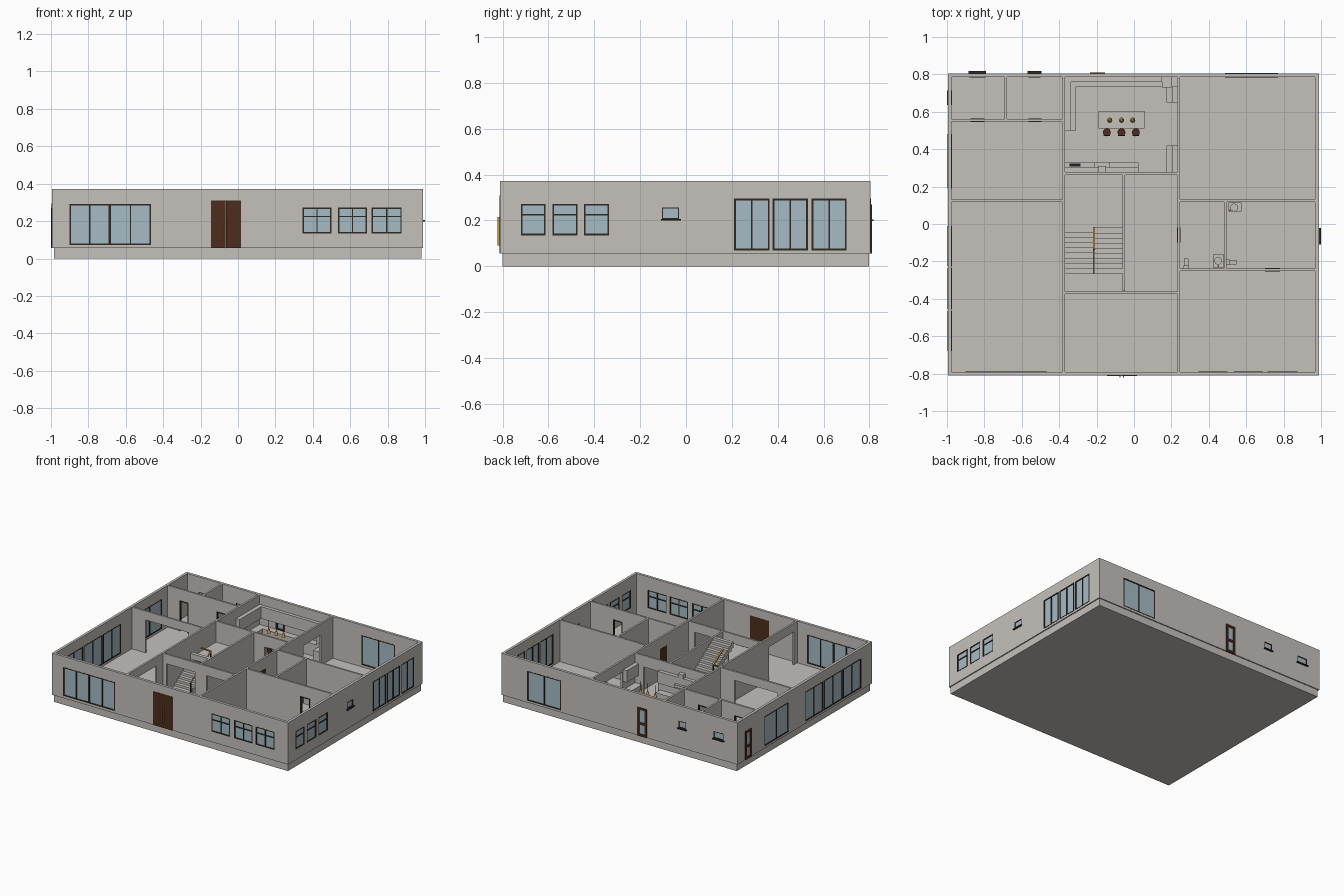
import bpy, bmesh, math
from mathutils import Vector

if "Cube" in bpy.data.objects:
    bpy.data.objects.remove(bpy.data.objects["Cube"])

def mat(name, r, g, b):
    m = bpy.data.materials.new(name)
    m.diffuse_color = (r, g, b, 1)
    m.use_nodes = True
    m.node_tree.nodes["Principled BSDF"].inputs["Base Color"].default_value = m.diffuse_color
    return m

PLASTER = mat("warm_plaster", .56, .53, .50)
FRAME = mat("dark_frame", .03, .022, .015)
WOOD = mat("dark_wood", .075, .027, .012)
GLASS = mat("blue_glass", .38, .50, .565)
BRASS = mat("brass", .56, .33, .07)
BLACK = mat("black", .015, .015, .015)

F, T = .055, .372            # floor level and wall top

def finish(name, bm, m):
    bmesh.ops.recalc_face_normals(bm, faces=bm.faces)
    me = bpy.data.meshes.new(name)
    bm.to_mesh(me)
    bm.free()
    me.materials.append(m)
    ob = bpy.data.objects.new(name, me)
    bpy.context.collection.objects.link(ob)
    return ob

def boxes(name, m, *specs):
    """One object from boxes given as (x0, x1, y0, y1, z0, z1)."""
    bm = bmesh.new()
    for x0, x1, y0, y1, z0, z1 in specs:
        vs = bmesh.ops.create_cube(bm, size=1)["verts"]
        bmesh.ops.scale(bm, verts=vs, vec=(abs(x1 - x0), abs(y1 - y0), abs(z1 - z0)))
        bmesh.ops.translate(bm, verts=vs, vec=((x0 + x1) / 2, (y0 + y1) / 2, (z0 + z1) / 2))
    return finish(name, bm, m)

def cone(name, m, x, y, z0, z1, r0, r1, n=20):
    bm = bmesh.new()
    vs = bmesh.ops.create_cone(bm, cap_ends=True, segments=n, radius1=r0, radius2=r1, depth=z1 - z0)["verts"]
    bmesh.ops.translate(bm, verts=vs, vec=(x, y, (z0 + z1) / 2))
    ob = finish(name, bm, m)
    for p in ob.data.polygons:
        p.use_smooth = len(p.vertices) == 4
    return ob

def oriented(axis, u0, u1, d0, d1, z0, z1):
    return (u0, u1, d0, d1, z0, z1) if axis == "x" else (d0, d1, u0, u1, z0, z1)

def wall(name, axis, u0, u1, d0, d1, holes=()):
    """Wall running along an axis, with rectangular holes (u0, u1, z0, z1)."""
    us = sorted({u0, u1, *[h[0] for h in holes], *[h[1] for h in holes]})
    zs = sorted({F, T, *[h[2] for h in holes], *[h[3] for h in holes]})
    bm = bmesh.new()
    pt = lambda u, z: (u, d0, z) if axis == "x" else (d0, u, z)
    vs = {(u, z): bm.verts.new(pt(u, z)) for u in us for z in zs}
    for a, b in zip(us, us[1:]):
        for c, d in zip(zs, zs[1:]):
            if not any(h[0] < (a + b) / 2 < h[1] and h[2] < (c + d) / 2 < h[3] for h in holes):
                bm.faces.new([vs[a, c], vs[b, c], vs[b, d], vs[a, d]])
    bmesh.ops.delete(bm, geom=[v for v in bm.verts if not v.link_faces], context="VERTS")
    ext = bmesh.ops.extrude_face_region(bm, geom=bm.faces[:], use_keep_orig=True)["geom"]
    off = (0, d1 - d0, 0) if axis == "x" else (d1 - d0, 0, 0)
    bmesh.ops.translate(bm, verts=[g for g in ext if isinstance(g, bmesh.types.BMVert)], vec=off)
    bmesh.ops.dissolve_limit(bm, angle_limit=.01, verts=bm.verts[:], edges=bm.edges[:])
    return finish(name, bm, PLASTER)

def frame(name, axis, hole, d0, d1, m=FRAME, uprights=(), rails=(), w=.007, bottom=True):
    u0, u1, z0, z1 = hole
    parts = [(u0, u0 + w, z0, z1), (u1 - w, u1, z0, z1), (u0, u1, z1 - w, z1)]
    if bottom:
        parts.append((u0, u1, z0, z0 + w))
    parts += [(u - w / 2, u + w / 2, z0, z1) for u in uprights]
    parts += [(u0, u1, z - w / 2, z + w / 2) for z in rails]
    boxes(name, m, *[oriented(axis, a, b, d0, d1, c, d) for a, b, c, d in parts])

def window(name, axis, hole, d0, d1, split=True, rails=(), m=FRAME, w=.007):
    u0, u1, z0, z1 = hole
    frame(name + "_frame", axis, hole, d0, d1, m, [(u0 + u1) / 2] if split else [], rails, w)
    c = (d0 + d1) / 2
    boxes(name + "_glass", GLASS, oriented(axis, u0, u1, c - .006, c + .006, z0, z1))

# openings: (u0, u1, z0, z1)
LZ, SZ, TZ = (.07, .295), (.135, .272), (.205, .257)
front_big = [(-.90, -.685, .073, .291), (-.685, -.465, .073, .291)]
front_small = [(.345, .50, *SZ), (.535, .69, *SZ), (.715, .875, *SZ)]
front_door = (-.145, .015, F, .309)
right_small = [(-.72, -.612, *SZ), (-.583, -.473, *SZ), (-.445, -.335, *SZ)]
right_big = [(.21, .365, *LZ), (.378, .531, *LZ), (.548, .70, *LZ)]
right_tiny = (-.105, -.03, *TZ)
back_big = (.487, .77, *LZ)
back_tiny = [(-.565, -.50, *TZ), (-.88, -.795, *TZ)]
back_door, left_door = (-.235, -.155, F, .27), (.635, .715, F, .27)
left_big = [(-.68, -.465, *LZ), (-.455, -.235, *LZ), (-.225, -.01, *LZ), (.19, .48, *LZ)]

# slab and outer walls
W, E, S, N, t = -.995, .988, -.81, .805, .02
boxes("floor_slab", PLASTER, (-.985, .98, -.80, .797, 0, F))
wall("front_wall", "x", W, E, S, S + t, front_big + front_small + [front_door])
wall("back_wall", "x", W, E, N - t, N, [back_big, back_door] + back_tiny)
wall("left_wall", "y", S + t, N - t, W, W + t, left_big + [left_door])
wall("right_wall", "y", S + t, N - t, E - t, E, right_small + right_big + [right_tiny])

# inner walls
D = .285
bath_doors = [(-.875, -.80, F, D), (-.565, -.495, F, D)]
shower_door, wc_door = (.70, .78, F, D), (-.10, -.02, F, D)
h = .007
wall("hall_left_wall", "y", S + t, N - t, -.375 - h, -.375 + h, [(-.75, -.45, F, .305)])
wall("hall_right_wall", "y", S + t, N - t, .24 - h, .24 + h, [(.43, .64, F, D), wc_door])
wall("stair_side_wall", "y", -.365 + h, .27 - h, -.055 - h, -.055 + h)
wall("kitchen_wall", "x", -.375 + h, .24 - h, .27 - h, .27 + h, [(.04, .165, F, D)])
wall("entry_wall", "x", -.375 + h, .24 - h, -.368 - h, -.368 + h, [(-.34, -.10, F, .3), (.0, .18, F, .3)])
wall("left_room_wall", "x", W + t, -.375 - h, .125 - h, .125 + h, [(-.86, -.50, F, .305)])
wall("left_bath_wall", "x", W + t, -.375 - h, .555 - h, .555 + h, bath_doors)
wall("left_bath_divider", "y", .555 + h, N - t, -.685 - h, -.685 + h)
wall("right_room_wall", "x", .24 + h, E - t, .125 - h, .125 + h)
wall("right_bath_wall", "x", .24 + h, E - t, -.245 - h, -.245 + h, [shower_door])
wall("right_bath_divider", "y", -.245 + h, .125 - h, .487 - h, .487 + h)

# outer windows
for i, o in enumerate(front_big):
    window(f"front_big_window_{i}", "x", o, S - .001, S + t + .001)
for i, o in enumerate(front_small):
    window(f"front_small_window_{i}", "x", o, S - .001, S + t + .001, True, [.225])
for i, o in enumerate(right_small):
    window(f"right_small_window_{i}", "y", o, E - t - .001, E + .001, False, [.225])
for i, o in enumerate(right_big):
    window(f"right_big_window_{i}", "y", o, E - t - .001, E + .001)
for i, o in enumerate(left_big):
    window(f"left_big_window_{i}", "y", o, W - .001, W + t + .001)
window("back_big_window", "x", back_big, N - t - .001, N + .001)
for i, o in enumerate(back_tiny):
    window(f"back_tiny_window_{i}", "x", o, N - t - .001, N + .001, False, w=.005)
    boxes(f"back_sill_{i}", FRAME, (o[0] - .005, o[1] + .005, N, N + .012, .198, .205))
window("right_tiny_window", "y", right_tiny, E - t - .001, E + .001, False, w=.005)
boxes("right_sill", FRAME, (E, E + .012, -.11, -.022, .199, .206))

# front double door with long brass handles
cx = -.065
boxes("front_door_leaves", WOOD, (-.145, cx - .001, S - .003, S + t, F, .309), (cx + .001, .015, S - .003, S + t, F, .309))
boxes("front_door_handles", BRASS, *[(cx + s - .003, cx + s + .003, S - .012, S - .003, .09, .214) for s in (-.009, .009)])
# glazed back and side doors, inner doors
window("back_door", "x", back_door, N - t - .001, N + .006, False, [.15], WOOD, .016)
window("side_door", "y", left_door, W - .005, W + t + .001, False, [.15], WOOD, .016)
boxes("washroom_door", WOOD, (.24 - h - .002, .24 + h + .002, wc_door[0], wc_door[1], F, D))
for i, (o, y) in enumerate([(bath_doors[0], .555), (bath_doors[1], .555), (shower_door, -.245)]):
    frame(f"inner_door_frame_{i}", "x", o, y - h - .002, y + h + .002, bottom=False)

# U-shaped stair: left flight up to the landing, right flight back
n, y0, y1, rise = 9, -.265, -.02, .0175
run = (y1 - y0) / n
mid = F + n * rise
boxes("stair_left_flight", PLASTER, *[(-.368, -.215, y0 + i * run, y0 + (i + 1) * run, F, F + (i + 1) * rise) for i in range(n)])
boxes("stair_landing", PLASTER, (-.368, -.062, y1, .263, mid - .02, mid))
boxes("stair_right_flight", PLASTER, *[(-.215, -.062, y1 - (i + 1) * run, y1 - i * run, mid + (i - 1.5) * rise, mid + (i + 1) * rise) for i in range(n)])

def beam(name, m, a, b, w):
    a, b = Vector(a), Vector(b)
    ob = boxes(name, m, (-w / 2, w / 2, -w / 2, w / 2, 0, (b - a).length))
    ob.location = a
    ob.rotation_euler = (b - a).to_track_quat("Z", "Y").to_euler()

beam("upper_handrail", BRASS, (-.215, -.018, .29), (-.215, -.137, .364), .011)
beam("lower_handrail", BRASS, (-.215, -.265, .145), (-.215, -.018, .29), .008)
boxes("stair_balusters", FRAME, *[(-.218, -.212, y - .003, y + .003, F + (y - y0) / run * rise, .145 + (y - y0) * .587) for y in [y0 + .004 + i * .06 for i in range(5)]])

# kitchen: counters, wall cabinets, fridge, hood and hob
C = .148
boxes("kitchen_counters", PLASTER,
      (-.368, -.31, .50, .785, F, C), (-.31, .15, .735, .785, F, C),
      (.175, .233, .65, .735, F, C), (-.368, .025, .277, .33, F, C), (.175, .233, .277, .42, F, C))
boxes("wall_cabinets", PLASTER,
      (-.368, -.338, .50, .785, .21, .30), (-.338, .15, .76, .785, .21, .30),
      (.203, .233, .65, .735, .21, .30), (-.368, .025, .277, .305, .21, .30), (.203, .233, .277, .42, .21, .30))
boxes("fridge", PLASTER, (.15, .203, .73, .785, F, .26))
boxes("range_hood", PLASTER, (-.21, -.13, .277, .328, .23, .25), (-.19, -.15, .277, .31, .25, .33))
boxes("hob", BLACK, (-.345, -.285, .308, .324, C, C + .004))

# island, stools and pendant lamps
boxes("kitchen_island", PLASTER, (-.18, .045, .52, .595, F, C - .01), (-.19, .055, .51, .605, C - .01, C))
for i, x in enumerate((-.145, -.067, .01)):
    cone(f"stool_{i}_seat", WOOD, x, .49, .122, .132, .021, .021)
    boxes(f"stool_{i}_legs", WOOD, *[(x + a - .003, x + a + .003, .49 + b - .003, .49 + b + .003, F, .122) for a in (-.013, .013) for b in (-.013, .013)])
    boxes(f"stool_{i}_back", WOOD, (x - .018, x + .018, .471, .476, .13, .165))
for i, x in enumerate((-.13, -.067, -.007)):
    cone(f"pendant_{i}_shade", BRASS, x, .555, .235, .265, .014, .006)
    cone(f"pendant_{i}_cord", BLACK, x, .555, .265, .33, .0015, .0015, 6)

# bathrooms: toilets, basins with brass taps
boxes("toilet_0", PLASTER, (.265, .295, -.237, -.222, F, .13), (.268, .292, -.222, -.185, F, .10))
boxes("toilet_1", PLASTER, (.495, .51, -.22, -.19, F, .13), (.51, .547, -.217, -.193, F, .10))
for i, (x, y, tx, ty) in enumerate([(.45, -.197, .45, -.226), (.535, .088, .513, .073)]):
    boxes(f"vanity_{i}", PLASTER, (x - .03, x + .04, y - .022, y + .028, F, .135) if i else (x - .025, x + .028, y - .037, y + .037, F, .135))
    cone(f"basin_{i}", PLASTER, x, y, .135, .15, .014, .021)
    cone(f"tap_{i}", BRASS, tx, ty, .135, .165, .005, .005, 10)
